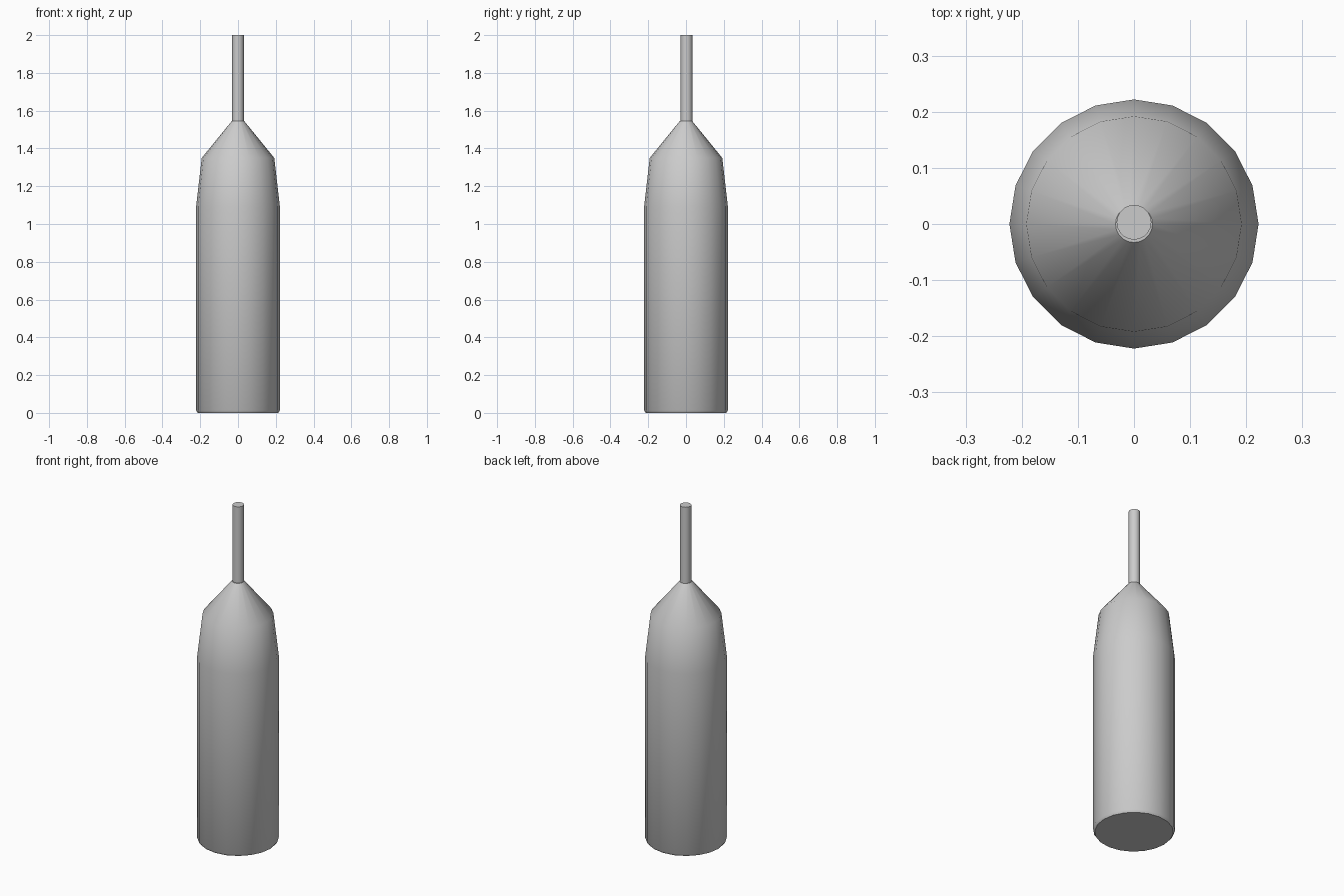
import bpy, bmesh, math

if "Cube" in bpy.data.objects:
    bpy.data.objects.remove(bpy.data.objects["Cube"])

SIDES = 20


def turned(name, profile, y=0.0):
    """Closed solid of revolution from (radius, height) pairs."""
    bm = bmesh.new()
    rings = []
    for r, z in profile:
        rings.append([bm.verts.new((r * math.cos(math.tau * i / SIDES),
                                    y + r * math.sin(math.tau * i / SIDES), z))
                      for i in range(SIDES)])
    for low, high in zip(rings, rings[1:]):
        for i in range(SIDES):
            j = (i + 1) % SIDES
            bm.faces.new((low[i], low[j], high[j], high[i]))
    bm.faces.new(rings[0][::-1])
    bm.faces.new(rings[-1])
    mesh = bpy.data.meshes.new(name)
    bm.to_mesh(mesh)
    bm.free()
    obj = bpy.data.objects.new(name, mesh)
    bpy.context.collection.objects.link(obj)
    bpy.ops.object.select_all(action='DESELECT')
    obj.select_set(True)
    bpy.context.view_layer.objects.active = obj
    bpy.ops.object.shade_smooth_by_angle(angle=math.radians(36))
    return obj


# Body with chamfered base, tapered shoulder and cone
body = turned("body", [(0.213, 0), (0.222, 0.013), (0.222, 1.09),
                       (0.192, 1.35), (0.033, 1.545)])

# Thin neck, set very slightly back and seated in the cone
neck = turned("neck", [(0.031, 1.535), (0.031, 2.0)], y=0.003)
